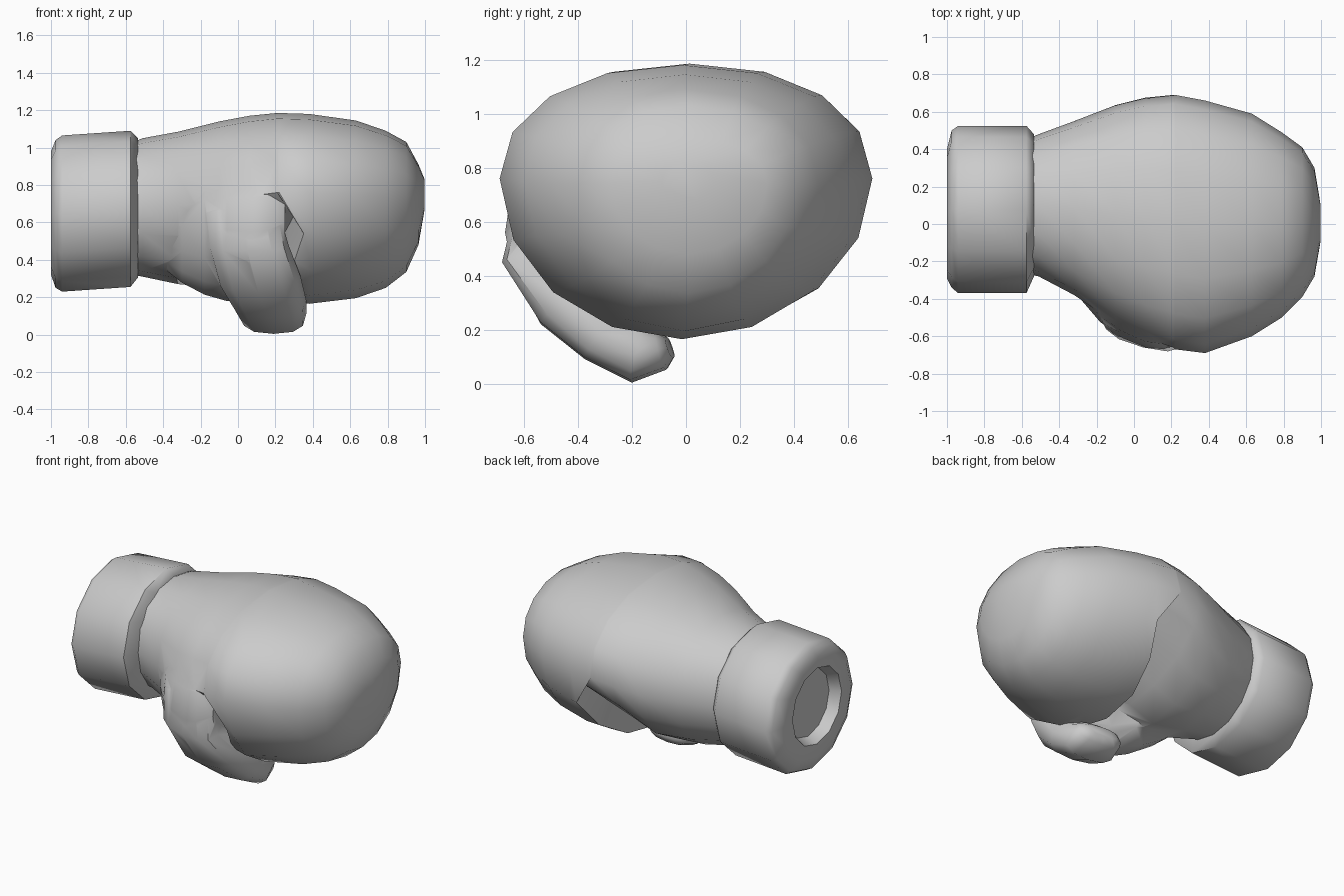
import bpy, bmesh, math
from mathutils import Vector


def spow(v, p):
    return math.copysign(abs(v) ** p, v)


def loft(name, rings):
    """Skin closed rings of points into a solid with capped ends."""
    bm = bmesh.new()
    vr = [[bm.verts.new(p) for p in r] for r in rings]
    n = len(vr[0])
    for a, b in zip(vr, vr[1:]):
        for i in range(n):
            j = (i + 1) % n
            bm.faces.new((a[i], a[j], b[j], b[i]))
    bm.faces.new(vr[0][::-1])
    bm.faces.new(vr[-1])
    bmesh.ops.recalc_face_normals(bm, faces=bm.faces)
    me = bpy.data.meshes.new(name)
    bm.to_mesh(me)
    bm.free()
    ob = bpy.data.objects.new(name, me)
    bpy.context.collection.objects.link(ob)
    return ob


def x_ring(x, y0, y1, z0, z1, zw, n, top=1.0, low=1.0, slant=0.0):
    """Cross-section across x; zw is the height of the widest point,
    slant pushes the lower flanks forward."""
    pts = []
    for i in range(n):
        a = 2 * math.pi * i / n
        below = math.sin(a) < -1e-6
        p = low if below else top
        c, s = spow(math.cos(a), p), spow(math.sin(a), p)
        z = zw + s * ((zw - z0) if below else (z1 - zw))
        dx = slant * abs(math.cos(a)) ** 2.5 if below else 0
        pts.append((x + dx, (y0 + y1) / 2 + c * (y1 - y0) / 2, z))
    return pts


# Cuff with bevelled end and recessed opening
cuff = [(-0.93, -0.16, 0.28, 0.44, 0.88), (-1.00, -0.19, 0.32, 0.41, 0.91),
        (-1.00, -0.29, 0.40, 0.32, 0.98), (-0.975, -0.34, 0.50, 0.25, 1.04),
        (-0.94, -0.37, 0.525, 0.23, 1.065), (-0.575, -0.37, 0.525, 0.255, 1.09),
        (-0.535, -0.28, 0.48, 0.305, 1.05)]
cuff_ob = loft("cuff", [x_ring(*r, (r[3] + r[4]) / 2, 12) for r in cuff])

# Hand: wrist, palm rising into the grip, then the full fist
# (x, y range, z range, widest z, lower roundness, slant)
hand = [(-0.56, -0.27, 0.46, 0.32, 1.03, 0.68, 1.0, 0), (-0.51, -0.28, 0.48, 0.31, 1.05, 0.68, 1.0, 0),
        (-0.32, -0.38, 0.55, 0.27, 1.085, 0.69, 1.0, 0), (-0.10, -0.53, 0.635, 0.25, 1.14, 0.71, 1.05, 0),
        (0.06, -0.61, 0.675, 0.33, 1.17, 0.74, 1.1, 0), (0.21, -0.66, 0.69, 0.47, 1.185, 0.76, 1.25, 0.13),
        (0.22, -0.67, 0.69, 0.185, 1.185, 0.76, 1.0, 0.16), (0.38, -0.69, 0.66, 0.165, 1.18, 0.76, 1.0, 0.04),
        (0.63, -0.60, 0.59, 0.195, 1.145, 0.75, 1.04, 0), (0.79, -0.50, 0.49, 0.25, 1.09, 0.74, 1.0, 0),
        (0.90, -0.39, 0.41, 0.335, 1.03, 0.74, 1.0, 0), (0.965, -0.28, 0.30, 0.48, 0.91, 0.74, 1.0, 0),
        (0.998, -0.09, 0.10, 0.67, 0.83, 0.75, 1.0, 0)]
glove = loft("glove_hand", [x_ring(*r[:6], 16, 0.93, r[6], r[7]) for r in hand])

# Thumb: flattened sections swept down the side and under the fist
# (centre x, y, z, half width along x, half thickness)
path = [(0.02, -0.40, 0.74, 0.18, 0.08), (0.02, -0.52, 0.62, 0.21, 0.10),
        (0.05, -0.545, 0.48, 0.22, 0.12), (0.11, -0.43, 0.31, 0.225, 0.14),
        (0.165, -0.30, 0.185, 0.20, 0.12), (0.19, -0.17, 0.11, 0.175, 0.11),
        (0.19, -0.09, 0.125, 0.15, 0.075), (0.19, -0.06, 0.135, 0.10, 0.04)]
rings = []
for i, (x, y, z, w, t) in enumerate(path):
    a, b = path[max(i - 1, 0)], path[min(i + 1, len(path) - 1)]
    d = Vector((0, b[1] - a[1], b[2] - a[2])).normalized()
    nrm = Vector((0, -d.z, d.y))
    shear = 0.25 if i < 3 else 0.1
    ring = []
    for k in range(12):
        u = 2 * math.pi * k / 12
        dx = w * spow(math.cos(u), 0.75)
        ring.append(Vector((x + dx, y - shear * dx, z)) + nrm * t * spow(math.sin(u), 0.75))
    rings.append(ring)
thumb = loft("thumb", rings)

# Padded heel joining thumb and palm
heel = [(-0.46, -0.12, 0.04, 0.40, 0.72, 0.56), (-0.30, -0.385, 0.10, 0.27, 0.86, 0.58),
        (-0.18, -0.525, 0.12, 0.205, 0.92, 0.57), (-0.06, -0.61, 0.08, 0.17, 0.96, 0.56),
        (0.06, -0.66, -0.02, 0.18, 0.98, 0.55), (0.16, -0.67, -0.10, 0.24, 0.98, 0.56),
        (0.25, -0.62, -0.20, 0.38, 0.94, 0.60)]
heel_ob = loft("thumb_heel", [x_ring(*r, 14) for r in heel])

# Join the hand, heel and thumb into one skin
bpy.context.view_layer.objects.active = glove
for part in (heel_ob, thumb):
    mod = glove.modifiers.new("join", "BOOLEAN")
    mod.operation, mod.solver, mod.object = "UNION", "EXACT", part
    bpy.ops.object.modifier_apply(modifier=mod.name)
    bpy.data.objects.remove(part)

# Smooth shading with sharp seams
for ob in (cuff_ob, glove):
    bpy.ops.object.select_all(action="DESELECT")
    ob.select_set(True)
    bpy.context.view_layer.objects.active = ob
    bpy.ops.object.shade_smooth_by_angle(angle=math.radians(50))
